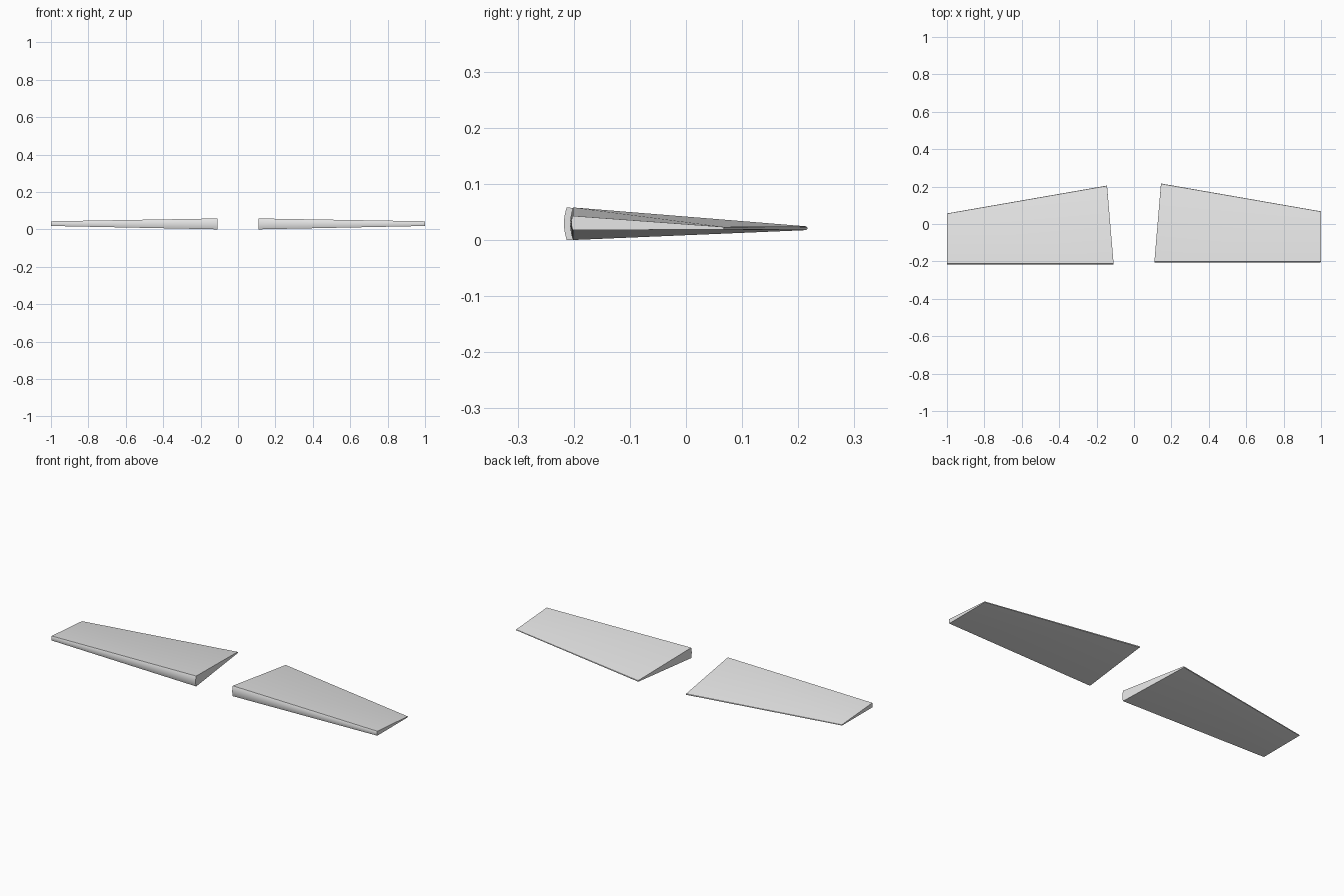
import bpy, bmesh, math

if "Cube" in bpy.data.objects:
    bpy.data.objects.remove(bpy.data.objects["Cube"])

grey = bpy.data.materials.new("light_grey")
grey.diffuse_color = (0.8, 0.8, 0.8, 1)
grey.use_nodes = True
grey.node_tree.nodes["Principled BSDF"].inputs["Base Color"].default_value = grey.diffuse_color


def section(x_front, x_rear, y_front, y_rear, z_low, z_high, z_rear, r_rear, bulge):
    """Closed wing section: bowed blunt front, straight faces, rounded thin rear."""
    pts = []
    n = 10
    for i in range(n + 1):                      # blunt front, bottom to top
        t = i / n
        pts.append((x_front, y_front + bulge * (1 - 4 * t * (1 - t)),
                    z_low + (z_high - z_low) * t))
    for i in range(7):                          # rounded rear, top to bottom
        a = math.pi / 2 - math.pi * i / 6
        pts.append((x_rear, y_rear - r_rear + r_rear * math.cos(a),
                    z_rear + r_rear * math.sin(a)))
    return pts


def wing(name, side, dy):
    root = section(0.109, 0.144, -0.212, 0.211, 0.0, 0.058, 0.021, 0.0035, 0.005)
    tip = section(1.0, 1.0, -0.210, 0.062, 0.018, 0.043, 0.021, 0.0025, 0.003)
    bm = bmesh.new()
    rings = [[bm.verts.new((side * x, y + dy, z)) for x, y, z in s] for s in (root, tip)]
    n = len(root)
    for i in range(n):
        j = (i + 1) % n
        bm.faces.new((rings[0][i], rings[0][j], rings[1][j], rings[1][i]))
    for ring in rings:                          # end caps
        bm.faces.new(ring)
    bmesh.ops.recalc_face_normals(bm, faces=bm.faces)
    me = bpy.data.meshes.new(name)
    bm.to_mesh(me)
    bm.free()
    me.materials.append(grey)
    ob = bpy.data.objects.new(name, me)
    bpy.context.collection.objects.link(ob)
    bpy.ops.object.select_all(action='DESELECT')
    ob.select_set(True)
    bpy.context.view_layer.objects.active = ob
    bpy.ops.object.shade_smooth_by_angle(angle=math.radians(30))


# The two wings are slightly staggered front to back
wing("left_wing", -1, -0.0055)
wing("right_wing", 1, 0.0055)
